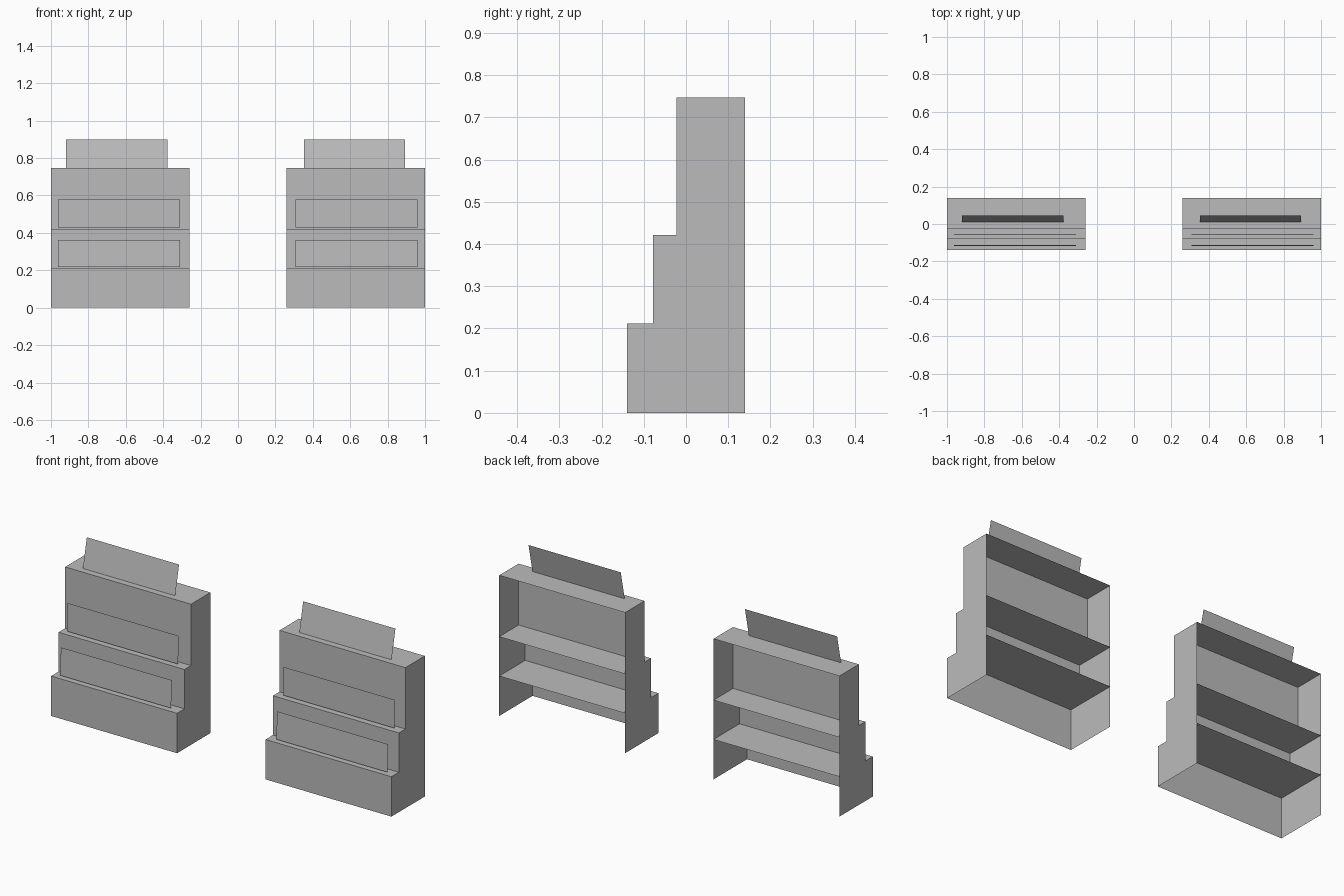
import bpy
import bmesh
from mathutils import Vector

cube = bpy.data.objects.get("Cube")
if cube:
    bpy.data.objects.remove(cube, do_unlink=True)

GREY = (0.5, 0.5, 0.5, 1.0)
grey = bpy.data.materials.new("plain_grey")
grey.use_nodes = True
grey.diffuse_color = GREY
grey.node_tree.nodes["Principled BSDF"].inputs["Base Color"].default_value = GREY

BACK = 0.14


def finish(name, bm):
    mesh = bpy.data.meshes.new(name)
    bm.to_mesh(mesh)
    bm.free()
    mesh.materials.append(grey)
    obj = bpy.data.objects.new(name, mesh)
    bpy.context.collection.objects.link(obj)
    return obj


def open_tier(name, x0, x1, front, z0, z1):
    """Thin-walled box with no back and no floor."""
    bm = bmesh.new()
    bmesh.ops.create_cube(bm, size=1)
    bmesh.ops.scale(bm, vec=(x1 - x0, BACK - front, z1 - z0), verts=bm.verts)
    bmesh.ops.translate(bm, vec=((x0 + x1) / 2, (front + BACK) / 2, (z0 + z1) / 2),
                        verts=bm.verts)
    bm.normal_update()
    gone = [f for f in bm.faces if f.normal.y > 0.5 or f.normal.z < -0.5]
    bmesh.ops.delete(bm, geom=gone, context='FACES')
    finish(name, bm)


def card(name, x0, x1, y_low, y_high, z0, z1):
    """Thin upright sheet, facing the front and leaning back a little."""
    bm = bmesh.new()
    corners = [(x0, y_low, z0), (x1, y_low, z0), (x1, y_high, z1), (x0, y_high, z1)]
    bm.faces.new([bm.verts.new(Vector(c)) for c in corners])
    finish(name, bm)


# tiers: name, front y, bottom z, top z
TIERS = [("lower_tier", -0.14, 0.0, 0.212),
         ("middle_tier", -0.078, 0.212, 0.421),
         ("upper_tier", -0.023, 0.421, 0.747)]

# stands: side, left edge, card start, header start
STANDS = [("right", -1.0, -0.963, -0.92), ("left", 0.26, 0.308, 0.352)]

for side, x, card_x, header_x in STANDS:
    for name, front, z0, z1 in TIERS:
        open_tier(f"{side}_{name}", x, x + 0.74, front, z0, z1)
    # product cards standing on the two steps
    card(f"{side}_lower_card", card_x, card_x + 0.652, -0.118, -0.111, 0.217, 0.363)
    card(f"{side}_upper_card", card_x, card_x + 0.652, -0.058, -0.056, 0.428, 0.578)
    # header board on top
    card(f"{side}_header_board", header_x, header_x + 0.542, 0.012, 0.045, 0.747, 0.9)
